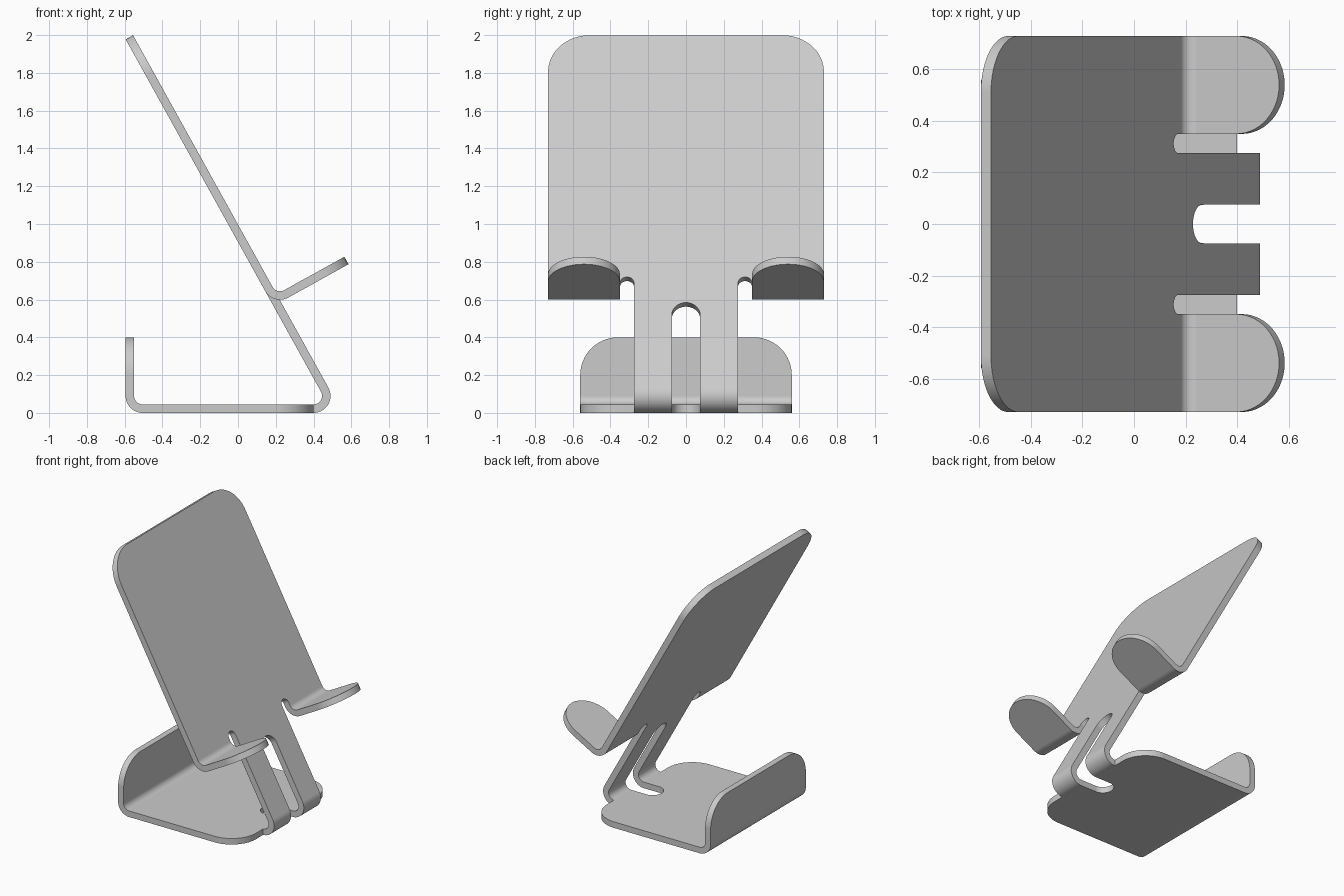
import bpy, bmesh
from math import sin, cos, radians

old = bpy.data.objects.get("Cube")
if old:
    bpy.data.objects.remove(old, do_unlink=True)

R_IN, R_OUT = 0.045, 0.09          # bend radii
T = R_OUT - R_IN                   # sheet thickness
LEAN = radians(61)
UP = (-cos(LEAN), sin(LEAN))       # along the leaning panel, in x and z
OUT = (sin(LEAN), cos(LEAN))       # away from the panel's front face
bm = bmesh.new()


def step(p, d, k):
    return (p[0] + d[0] * k, p[1] + d[1] * k)


def arc(cy, ct, r, a0, a1, n=16):
    angles = [radians(a0 + (a1 - a0) * i / n) for i in range(n + 1)]
    return [(cy + r * cos(a), ct + r * sin(a)) for a in angles]


def mirrored(half):
    return half + [(-y, t) for y, t in reversed(half) if y > 1e-6]


def plate(outline, origin, along, normal):
    """Flat sheet: the outline is (y, distance along), thickened by T."""
    layers = []
    for h in (0, T):
        layer = []
        for y, t in outline:
            x, z = step(step(origin, along, t), normal, h)
            layer.append(bm.verts.new((x, y, z)))
        layers.append(layer)
    low, high = layers
    bm.faces.new(low[::-1])
    bm.faces.new(high)
    for i in range(len(low)):
        bm.faces.new((low[i - 1], low[i], high[i], high[i - 1]))


def bend(center, a0, a1, y0, y1, n=14):
    """Curved sheet with open ends that join on to the plates."""
    rings = []
    for i in range(n + 1):
        a = radians(a0 + (a1 - a0) * i / n)
        rings.append([bm.verts.new((center[0] + r * cos(a), y, center[1] + r * sin(a)))
                      for r, y in ((R_IN, y0), (R_OUT, y0), (R_OUT, y1), (R_IN, y1))])
    for a, b in zip(rings, rings[1:]):
        for k in range(4):
            bm.faces.new((a[k - 1], a[k], b[k], b[k - 1]))


# Leaning panel with two legs, centre slot and relief slots
foot = (0.40, R_OUT)
panel_origin = step(foot, OUT, R_OUT)
lip_start, length = 0.61, 2.133
panel = (arc(0, 0.44, 0.075, 90, 0) + [(0.075, 0), (0.275, 0)]
         + arc(0.3125, 0.6325, 0.0375, 180, 0)
         + [(0.35, lip_start), (0.73, lip_start)]
         + arc(0.51, length - 0.22, 0.22, 0, 90))
plate(mirrored(panel), panel_origin, UP, (-OUT[0], -OUT[1]))

# Base with rounded front corners and slot
base = (arc(0, 0.125, 0.075, 90, 0) + [(0.075, 0), (0.275, 0)]
        + arc(0.36, 0.2, 0.2, -90, 0) + [(0.56, 0.905)])
plate(mirrored(base), (0.40, 0), (-1, 0), (0, 1))

# Upright flange at the far end of the base
bend((-0.505, R_OUT), 180, 270, -0.56, 0.56)
upright = [(0.56, 0)] + arc(0.36, 0.11, 0.2, 0, 90)
plate(mirrored(upright), (-0.505 - R_OUT, R_OUT), (0, 1), (1, 0))

# Leg bends and rounded support lips, one on each side
lip_center = step(step(panel_origin, UP, lip_start), OUT, R_IN)
lip = [(0.35, 0), (0.73, 0)] + arc(0.54, 0.175, 0.19, 0, 180, 28)
for s in (1, -1):
    bend(foot, 29, -90, s * 0.075, s * 0.275)
    bend(lip_center, 209, 299, s * 0.35, s * 0.73)
    plate([(s * y, t) for y, t in lip], step(lip_center, UP, -R_OUT), OUT, UP)

# Weld the parts into one sheet and drop the hidden faces at the joints
bmesh.ops.remove_doubles(bm, verts=bm.verts[:], dist=0.0002)
hidden = [f for f in bm.faces if all(len(e.link_faces) > 2 for e in f.edges)]
bmesh.ops.delete(bm, geom=hidden, context='FACES_ONLY')
bmesh.ops.recalc_face_normals(bm, faces=bm.faces[:])

mesh = bpy.data.meshes.new("folded_stand")
bm.to_mesh(mesh)
bm.free()
stand = bpy.data.objects.new("folded_stand", mesh)
bpy.context.collection.objects.link(stand)

# Plain grey sheet metal
grey = bpy.data.materials.new("light_grey_metal")
grey.use_nodes = True
color = (0.6, 0.6, 0.6, 1)
grey.diffuse_color = color
grey.node_tree.nodes["Principled BSDF"].inputs["Base Color"].default_value = color
mesh.materials.append(grey)

# Smooth bends, crisp sheet edges
for o in bpy.context.selected_objects:
    o.select_set(False)
stand.select_set(True)
bpy.context.view_layer.objects.active = stand
bpy.ops.object.shade_smooth_by_angle(angle=radians(30))
weighted = stand.modifiers.new("flat_plates", 'WEIGHTED_NORMAL')
weighted.keep_sharp = True
